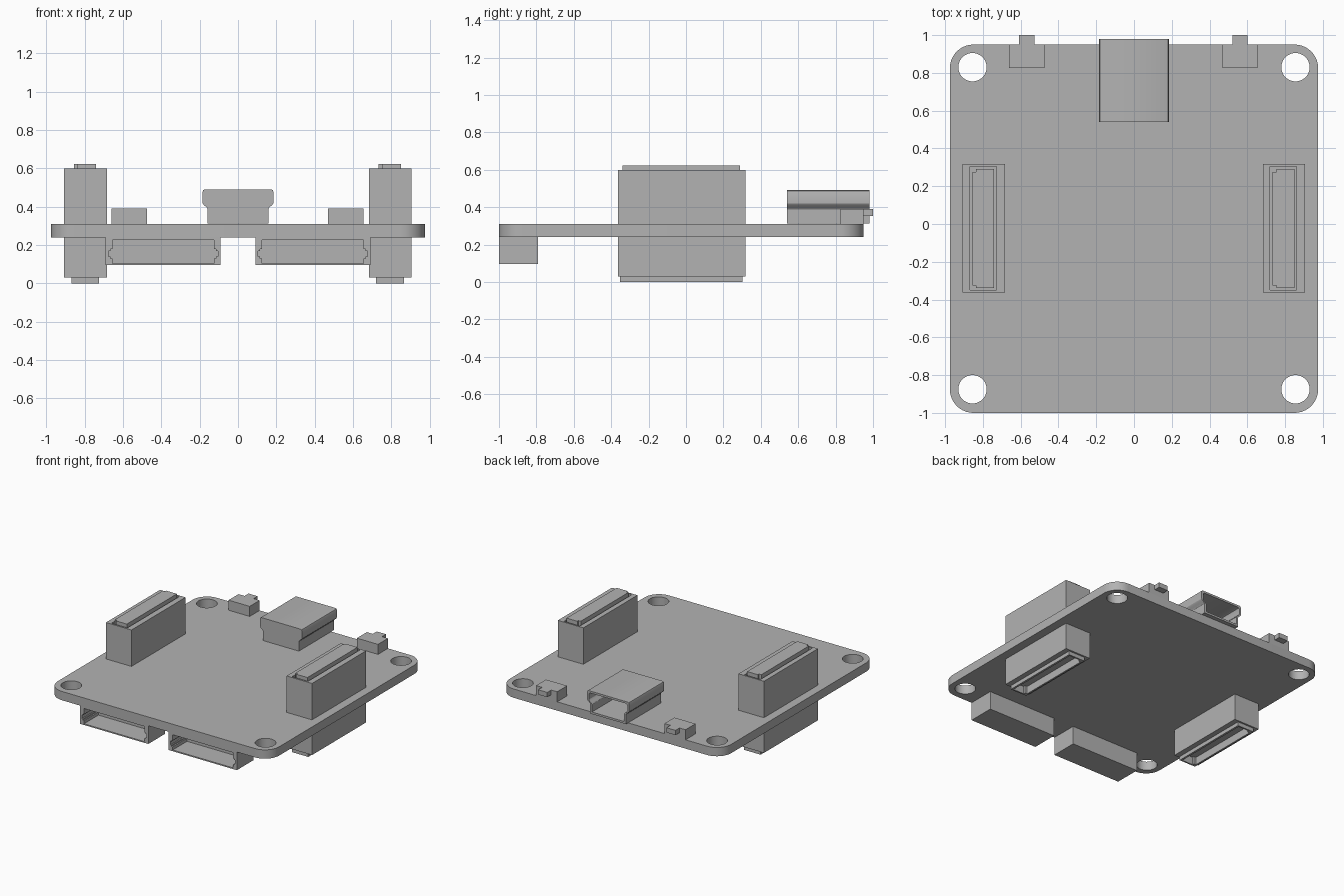
import bpy, bmesh, math

cube = bpy.data.objects.get("Cube")
if cube:
    bpy.data.objects.remove(cube, do_unlink=True)

grey = bpy.data.materials.new("plain grey")
grey.use_nodes = True
grey.diffuse_color = (0.45, 0.45, 0.45, 1)
grey.node_tree.nodes["Principled BSDF"].inputs["Base Color"].default_value = (0.45, 0.45, 0.45, 1)


def prism(name, profile, lo, hi, axis="z"):
    """Extrude a 2D outline between lo and hi along an axis."""
    place = {"x": lambda u, v, w: (w, u, v),
             "y": lambda u, v, w: (u, w, v),
             "z": lambda u, v, w: (u, v, w)}[axis]
    bm = bmesh.new()
    a = [bm.verts.new(place(u, v, lo)) for u, v in profile]
    b = [bm.verts.new(place(u, v, hi)) for u, v in profile]
    bm.faces.new(a)
    bm.faces.new(b)
    n = len(profile)
    for i in range(n):
        j = (i + 1) % n
        bm.faces.new((a[i], a[j], b[j], b[i]))
    bmesh.ops.recalc_face_normals(bm, faces=bm.faces)
    mesh = bpy.data.meshes.new(name)
    bm.to_mesh(mesh)
    bm.free()
    mesh.materials.append(grey)
    obj = bpy.data.objects.new(name, mesh)
    bpy.context.collection.objects.link(obj)
    return obj


def rect(x0, x1, y0, y1):
    return [(x0, y0), (x1, y0), (x1, y1), (x0, y1)]


def box(name, x0, x1, y0, y1, z0, z1):
    return prism(name, rect(x0, x1, y0, y1), z0, z1)


def rounded(x0, x1, y0, y1, r, steps=10):
    pts = []
    corners = [(x1 - r, y1 - r), (x0 + r, y1 - r), (x0 + r, y0 + r), (x1 - r, y0 + r)]
    for q, (cx, cy) in enumerate(corners):
        for i in range(steps + 1):
            t = math.pi / 2 * (q + i / steps)
            pts.append((cx + r * math.cos(t), cy + r * math.sin(t)))
    return pts


def carve(obj, tool, operation="DIFFERENCE"):
    """Apply a boolean and discard the tool object."""
    tool.hide_render = True
    mod = obj.modifiers.new("carve", "BOOLEAN")
    mod.operation, mod.solver, mod.object = operation, "EXACT", tool
    bpy.context.view_layer.update()
    graph = bpy.context.evaluated_depsgraph_get()
    result = bpy.data.meshes.new_from_object(obj.evaluated_get(graph))
    obj.modifiers.clear()
    obj.data = result
    bpy.data.objects.remove(tool, do_unlink=True)


def smooth(obj):
    bpy.ops.object.select_all(action="DESELECT")
    obj.select_set(True)
    bpy.context.view_layer.objects.active = obj
    bpy.ops.object.shade_smooth_by_angle(angle=math.radians(30))


# Circuit board with rounded corners and mounting holes
board = prism("circuit_board", rounded(-0.975, 0.975, -1, 0.95, 0.125), 0.24, 0.31)
for x in (-0.855, 0.855):
    for y in (-0.875, 0.83):
        hole = [(x + 0.075 * math.cos(t * math.pi / 20), y + 0.075 * math.sin(t * math.pi / 20))
                for t in range(40)]
        carve(board, prism("hole_cutter", hole, 0.2, 0.35))
smooth(board)


def key_outline(cx, grow=0.0):
    """Long tongue outline with two notched corners on its -x side."""
    l, m, r = cx - 0.06 - grow, cx - 0.04 - grow, cx + 0.055 + grow
    return [(m, -0.34), (r, -0.34), (r, 0.29), (m, 0.29),
            (m, 0.275), (l, 0.275), (l, -0.325), (m, -0.325)]


# Stacking connectors: plug above the board, socket below
for side, cx in (("right", -0.796), ("left", 0.794)):
    plug = box(side + "_stacking_plug", cx - 0.112, cx + 0.112, -0.363, 0.317, 0.31, 0.6)
    carve(plug, box("recess_cutter", cx - 0.073, cx + 0.067, -0.35, 0.305, 0.53, 0.65))
    prism(side + "_plug_tongue", key_outline(cx), 0.53, 0.623)
    socket = box(side + "_stacking_socket", cx - 0.112, cx + 0.112, -0.363, 0.317, 0.03, 0.24)
    collar = box("collar", cx - 0.073, cx + 0.071, -0.352, 0.303, 0, 0.1)
    carve(socket, collar, "UNION")
    carve(socket, prism("slot_cutter", key_outline(cx), -0.05, 0.06))

# Cable sockets under the front edge, opening forwards with side key slots
for side, cx in (("right", -0.39), ("left", 0.39)):
    shell = box(side + "_cable_socket", cx - 0.3, cx + 0.3, -1, -0.79, 0.095, 0.24)
    half = [(0.265, 0.105), (0.265, 0.13), (0.275, 0.13), (0.275, 0.14), (0.285, 0.14),
            (0.285, 0.17), (0.275, 0.17), (0.275, 0.18), (0.265, 0.18), (0.265, 0.226)]
    opening = [(cx + u, z) for u, z in half] + [(cx - u, z) for u, z in reversed(half)]
    carve(shell, prism("opening_cutter", opening, -1.1, -0.82, "y"))


def port_outline(t):
    """Flared port cross-section, shrunk by wall thickness t."""
    half = [(0.158 - t, 0.312 + t), (0.158 - t, 0.388), (0.166 - t, 0.4), (0.178 - t, 0.408),
            (0.185 - t, 0.42), (0.185 - t, 0.478 - t), (0.181 - t, 0.487 - t), (0.172 - t, 0.491 - t)]
    return half + [(-u, z) for u, z in reversed(half)]


# Hollow port at the back edge, opening backwards
port = prism("rear_port", port_outline(0), 0.54, 0.98, "y")
carve(port, prism("port_cutter", port_outline(0.016), 0.57, 1.1, "y"))
smooth(port)

# Side-press buttons along the back edge
for side, cx in (("right", -0.568), ("left", 0.562)):
    box(side + "_button_body", cx - 0.093, cx + 0.093, 0.825, 0.95, 0.31, 0.39)
    box(side + "_button_actuator", cx - 0.04, cx + 0.04, 0.95, 1.0, 0.352, 0.39)
